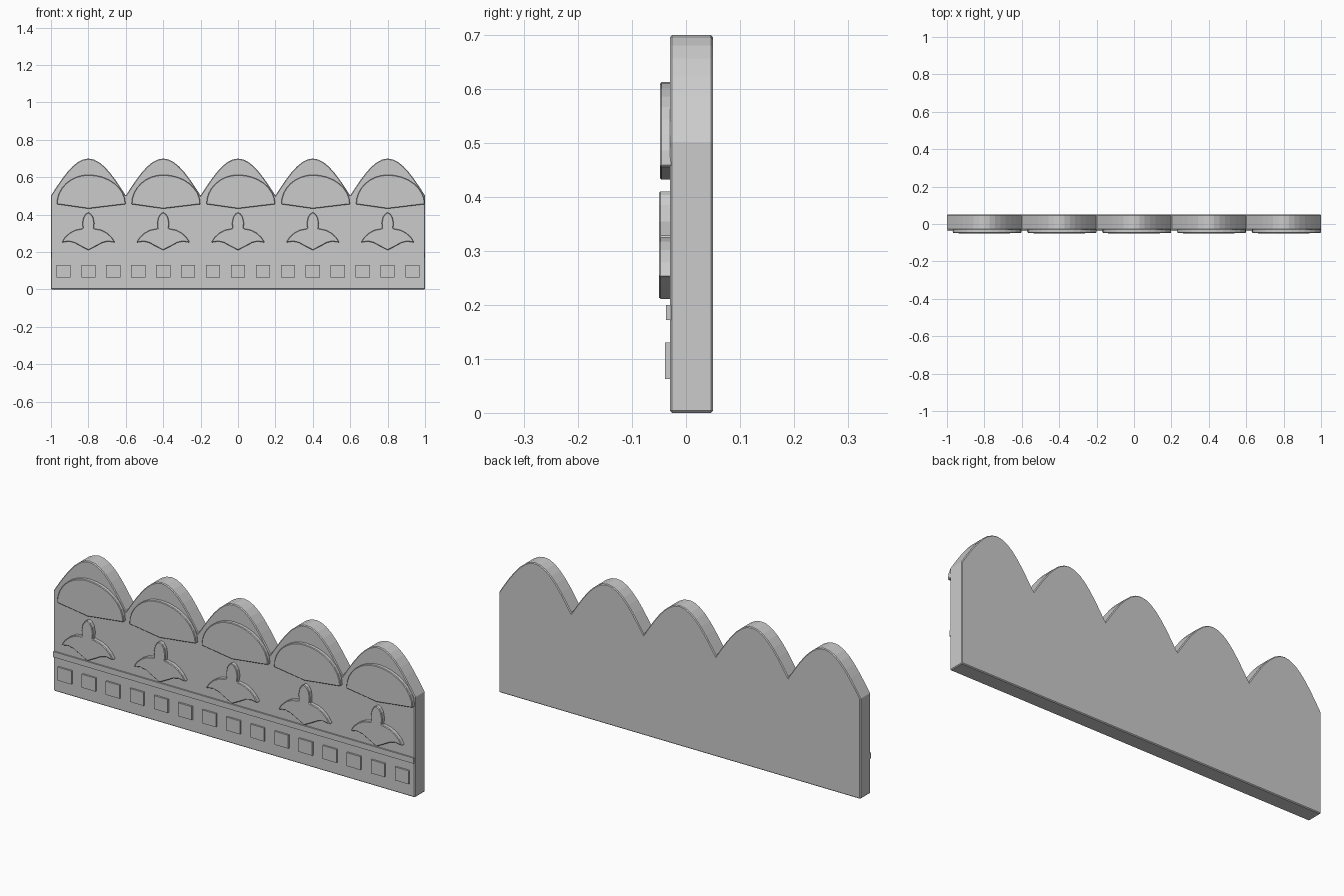
import bpy
from math import sin, cos, pi, radians

if "Cube" in bpy.data.objects:
    bpy.data.objects.remove(bpy.data.objects["Cube"])

ARCHES = 5
PITCH = 2 / ARCHES
FACE = -0.03          # front plane of the slab


def extrude_profile(name, pts, y_front, y_back, bevel=0.0):
    """Solid from an x/z outline (counter-clockwise seen from the front)."""
    n = len(pts)
    verts = [(x, y_front, z) for x, z in pts] + [(x, y_back, z) for x, z in pts]
    faces = [tuple(range(n)), tuple(reversed(range(n, 2 * n)))]
    faces += [(i, i + n, (i + 1) % n + n, (i + 1) % n) for i in range(n)]
    mesh = bpy.data.meshes.new(name)
    mesh.from_pydata(verts, [], faces)
    obj = bpy.data.objects.new(name, mesh)
    bpy.context.collection.objects.link(obj)
    if bevel:
        mod = obj.modifiers.new("edge_bevel", "BEVEL")
        mod.width = bevel
        mod.segments = 1
        mod.limit_method = "ANGLE"
        mod.angle_limit = radians(50)
    return obj


def shift(pts, dx):
    return [(x + dx, z) for x, z in pts]


def rect(x0, x1, z0, z1):
    return [(x0, z0), (x1, z0), (x1, z1), (x0, z1)]


# Scalloped slab
SEG = 14
outline = [(-1, 0), (1, 0)]
for k in range(ARCHES * SEG + 1):
    t = (k % SEG) / SEG
    outline.append((1 - k * PITCH / SEG, 0.502 + 0.198 * sin(pi * t)))
extrude_profile("scalloped_panel", outline, FACE, 0.05, 0.004)

# Raised fan inside each arch: domed top, shallow pointed base
fan = [(0, 0.432)]
for k in range(17):
    a = pi * k / 16
    radius = 0.199 if a < pi / 2 else 0.169
    fan.append((radius * cos(a), 0.456 + 0.157 * sin(a)))

# Lotus motif: right half, mirrored for the left
half = [(0.05, 0.236), (0.075, 0.25), (0.105, 0.257), (0.143, 0.251),
        (0.125, 0.279), (0.1, 0.302), (0.07, 0.318), (0.029, 0.326),
        (0.032, 0.355), (0.026, 0.385), (0.014, 0.404)]
lotus = [(0, 0.21)] + half + [(0, 0.412)] + [(-x, z) for x, z in reversed(half)]

for i in range(ARCHES):
    cx = -1 + PITCH * (i + 0.5)
    extrude_profile(f"arch_fan_{i + 1}", shift(fan, cx), -0.048, FACE + 0.005, 0.003)
    extrude_profile(f"lotus_{i + 1}", shift(lotus, cx), -0.05, FACE + 0.005, 0.003)

# Horizontal moulding strip
extrude_profile("moulding_strip", rect(-0.998, 0.998, 0.172, 0.2), -0.037, FACE + 0.005)

# Row of square studs
for i in range(15):
    cx = -1 + (i + 0.5) * 2 / 15
    extrude_profile(f"square_stud_{i + 1}", rect(cx - 0.038, cx + 0.038, 0.063, 0.13),
                    -0.039, FACE + 0.005)
